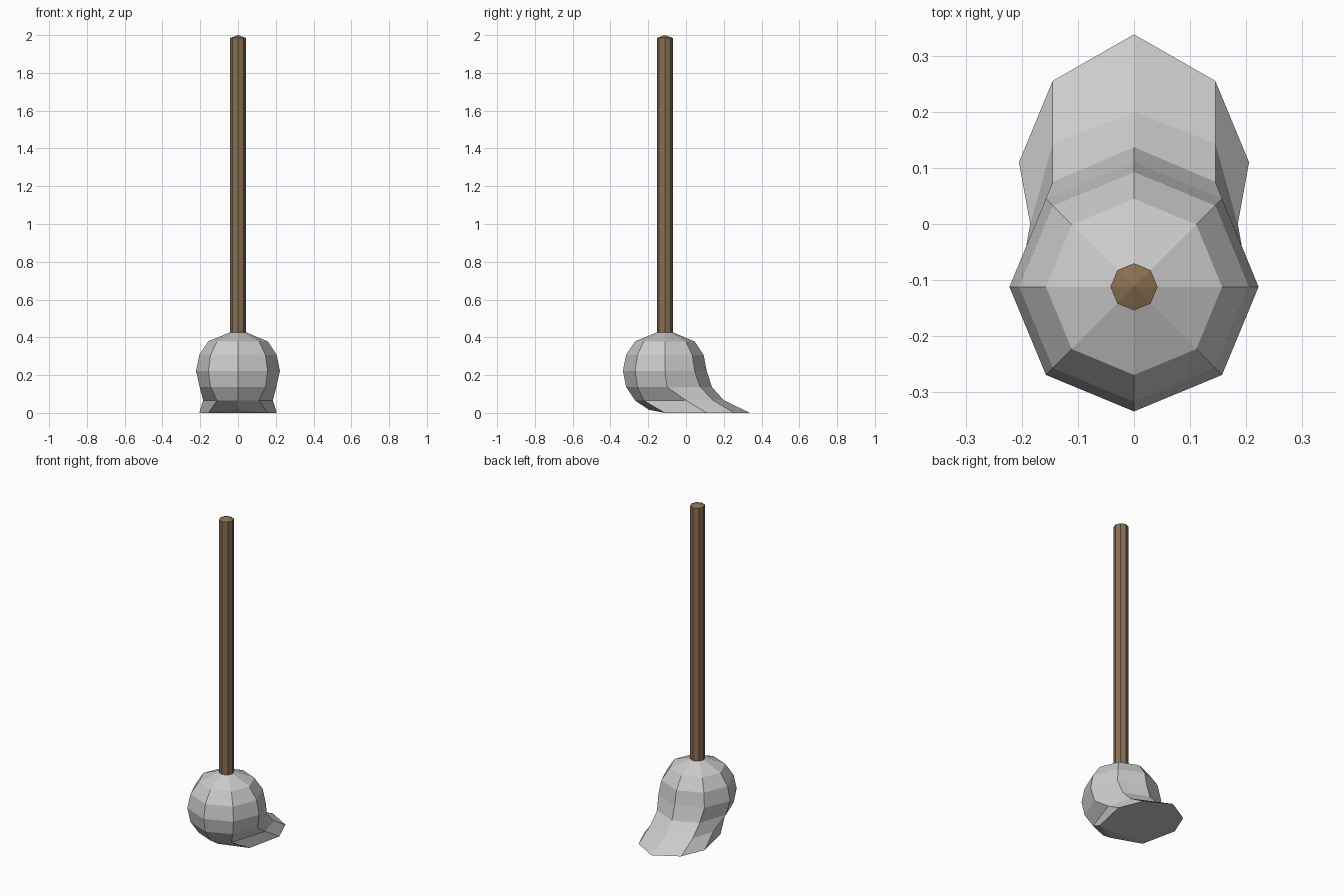
import bpy, bmesh, math

if "Cube" in bpy.data.objects:
    bpy.data.objects.remove(bpy.data.objects["Cube"])

CY = -0.112           # handle axis / ball centre in y
R = 0.222             # ball radius


def ball_ring(deg):
    """Half ring of the eight-sided ball: back, back corner, side, front corner, front."""
    r, z = R * math.cos(math.radians(deg)), R + R * math.sin(math.radians(deg))
    return [(r * math.sin(math.radians(45 * i)),
             CY + r * math.cos(math.radians(45 * i)), z) for i in range(5)]


def mirrored(half):
    """Close a half ring by mirroring it over x = 0."""
    return half + [(-x, y, z) for x, y, z in reversed(half[1:4])]


def loft(name, rings, bottom, top):
    bm = bmesh.new()
    loops = [[bm.verts.new(p) for p in ring] for ring in rings]
    n = len(loops[0])
    for a, b in zip(loops, loops[1:]):
        for i in range(n):
            j = (i + 1) % n
            bm.faces.new((a[i], a[j], b[j], b[i]))
    for loop, tip in ((loops[0], bottom), (loops[-1], top)):
        v = bm.verts.new(tip)
        for i in range(n):
            bm.faces.new((loop[i], loop[(i + 1) % n], v))
    bmesh.ops.recalc_face_normals(bm, faces=bm.faces)
    mesh = bpy.data.meshes.new(name)
    bm.to_mesh(mesh)
    bm.free()
    obj = bpy.data.objects.new(name, mesh)
    bpy.context.collection.objects.link(obj)
    return obj


# Mop head: a ball whose lower back is swept out onto the floor
sole = [(0, 0.338, 0), (0.145, 0.255, 0), (0.205, 0.11, 0),
        (0.157, CY, 0), (0, -0.197, 0.017)]
low = ball_ring(-45)
low[:3] = [(0, 0.20, 0.067), (0.145, 0.143, 0.067), (0.185, 0.0, 0.067)]
mid = ball_ring(-22.5)
mid[:3] = [(0, 0.137, 0.137), (0.145, 0.075, 0.137), (0.203, -0.10, 0.137)]
halves = [sole, low, mid] + [ball_ring(d) for d in (0, 22.5, 45)]
loft("mop_head", [mirrored(h) for h in halves], (0, CY, 0), (0, CY, 2 * R))

# Handle: eight-sided pole with a slightly domed end
pole = [[(0.042 * math.sin(math.pi * i / 4), CY + 0.042 * math.cos(math.pi * i / 4), z)
         for i in range(8)] for z in (0.40, 1.985)]
handle = loft("handle", pole, (0, CY, 0.40), (0, CY, 2.0))
wood = bpy.data.materials.new("wood")
wood.diffuse_color = (0.25, 0.16, 0.085, 1)
wood.use_nodes = True
wood.node_tree.nodes["Principled BSDF"].inputs["Base Color"].default_value = wood.diffuse_color
handle.data.materials.append(wood)
